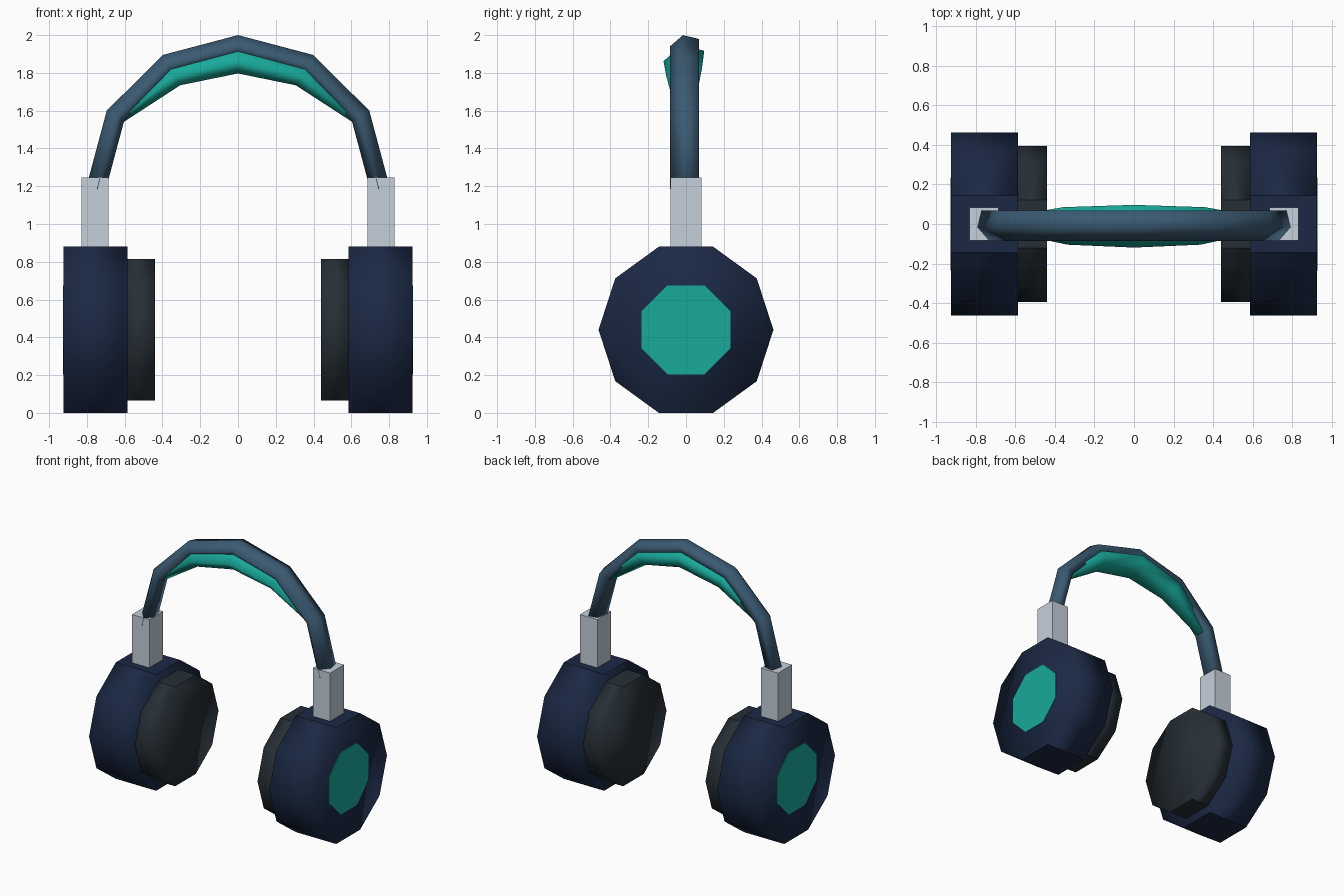
import bpy, bmesh, math
from mathutils import Vector

cube = bpy.data.objects.get("Cube")
if cube:
    bpy.data.objects.remove(cube, do_unlink=True)


def material(name, rgb):
    m = bpy.data.materials.new(name)
    m.use_nodes = True
    m.diffuse_color = (*rgb, 1)
    m.node_tree.nodes["Principled BSDF"].inputs["Base Color"].default_value = (*rgb, 1)
    return m


navy = material("navy plastic", (0.011, 0.022, 0.059))
slate = material("slate blue band", (0.043, 0.102, 0.168))
teal = material("teal accent", (0.009, 0.4, 0.323))
silver = material("silver metal", (0.56, 0.63, 0.71))
charcoal = material("charcoal cushion", (0.02, 0.029, 0.037))


def finish(name, bm, mat, smooth):
    """Turn a bmesh into an object; smooth is a rule that picks smooth faces."""
    bmesh.ops.recalc_face_normals(bm, faces=bm.faces)
    bm.normal_update()
    for f in bm.faces:
        f.smooth = smooth(f)
    mesh = bpy.data.meshes.new(name)
    bm.to_mesh(mesh)
    bm.free()
    mesh.materials.append(mat)
    ob = bpy.data.objects.new(name, mesh)
    bpy.context.collection.objects.link(ob)
    return ob


def prism(name, sides, radius, x0, x1, turn, mat, smooth):
    """Regular prism lying along x, centred on the ear cup axis."""
    bm = bmesh.new()
    ring = []
    for i in range(sides):
        a = math.tau * i / sides + turn
        ring.append(bm.verts.new((x0, radius * math.cos(a), CUP_Z + radius * math.sin(a))))
    base = bm.faces.new(ring)
    out = bmesh.ops.extrude_face_region(bm, geom=[base], use_keep_orig=True)
    moved = [v for v in out["geom"] if isinstance(v, bmesh.types.BMVert)]
    bmesh.ops.translate(bm, verts=moved, vec=(x1 - x0, 0, 0))
    return finish(name, bm, mat, smooth)


def arch(name, path, section, scales, sink, mat):
    """Sweep a (y, height) section along an x-z path with mitred corners."""
    bm = bmesh.new()
    rings = []
    for i, p in enumerate(path):
        before = (p - path[i - 1]).normalized() if i else None
        after = (path[i + 1] - p).normalized() if i < len(path) - 1 else None
        d1, d2 = before or after, after or before
        t = (d1 + d2).normalized()
        outward = Vector((-t.y, t.x)) / t.dot(d1)
        ring = []
        for y, height in section:
            q = p + outward * (height * scales[i] - sink)
            ring.append(bm.verts.new((q.x, y * scales[i], q.y)))
        rings.append(ring)
    n = len(section)
    for a, b in zip(rings, rings[1:]):
        for j in range(n):
            k = (j + 1) % n
            bm.faces.new((a[j], a[k], b[k], b[j]))
    bm.faces.new(rings[0])
    bm.faces.new(rings[-1])
    return finish(name, bm, mat, lambda f: True)


def mirrored(half):
    """Half of a path, apex first, completed into a full arch from -x to +x."""
    right = [Vector(p) for p in half]
    left = [Vector((-p.x, p.y)) for p in right[1:]]
    return left[::-1] + right


CUP_Z = 0.44
rounded = lambda f: abs(f.normal.z) < 0.99   # top and bottom facets stay flat
flat = lambda f: False

# Ear cups, cushions, accent discs and sliders
for side, s in (("left", 1), ("right", -1)):
    prism(side + "_ear_cup", 10, 0.463, s * 0.585, s * 0.923, 0, navy, rounded)
    prism(side + "_ear_cushion", 10, 0.395, s * 0.44, s * 0.59, 0, charcoal, rounded)
    prism(side + "_accent_disc", 8, 0.255, s * 0.92, s * 0.927, math.pi / 8, teal, flat)

    bm = bmesh.new()
    bmesh.ops.create_cube(bm, size=1)
    bmesh.ops.scale(bm, verts=bm.verts, vec=(0.145, 0.166, 0.385))
    bmesh.ops.translate(bm, verts=bm.verts, vec=(s * 0.757, 0, 1.0525))
    finish(side + "_slider", bm, silver, flat)

# Five-sided headband and the padding under it
section = [(-0.085, -0.058), (-0.016, 0), (0.069, -0.02), (0.056, -0.085), (-0.04, -0.103)]
half = [(0, 2.0), (0.398, 1.895), (0.695, 1.6), (0.802, 1.2)]
arch("headband", mirrored(half), section, [1] * 7, 0, slate)
arch("headband_padding", mirrored(half[:3]), section, [0.48, 1.23, 1.4, 1.23, 0.48], 0.052, teal)
